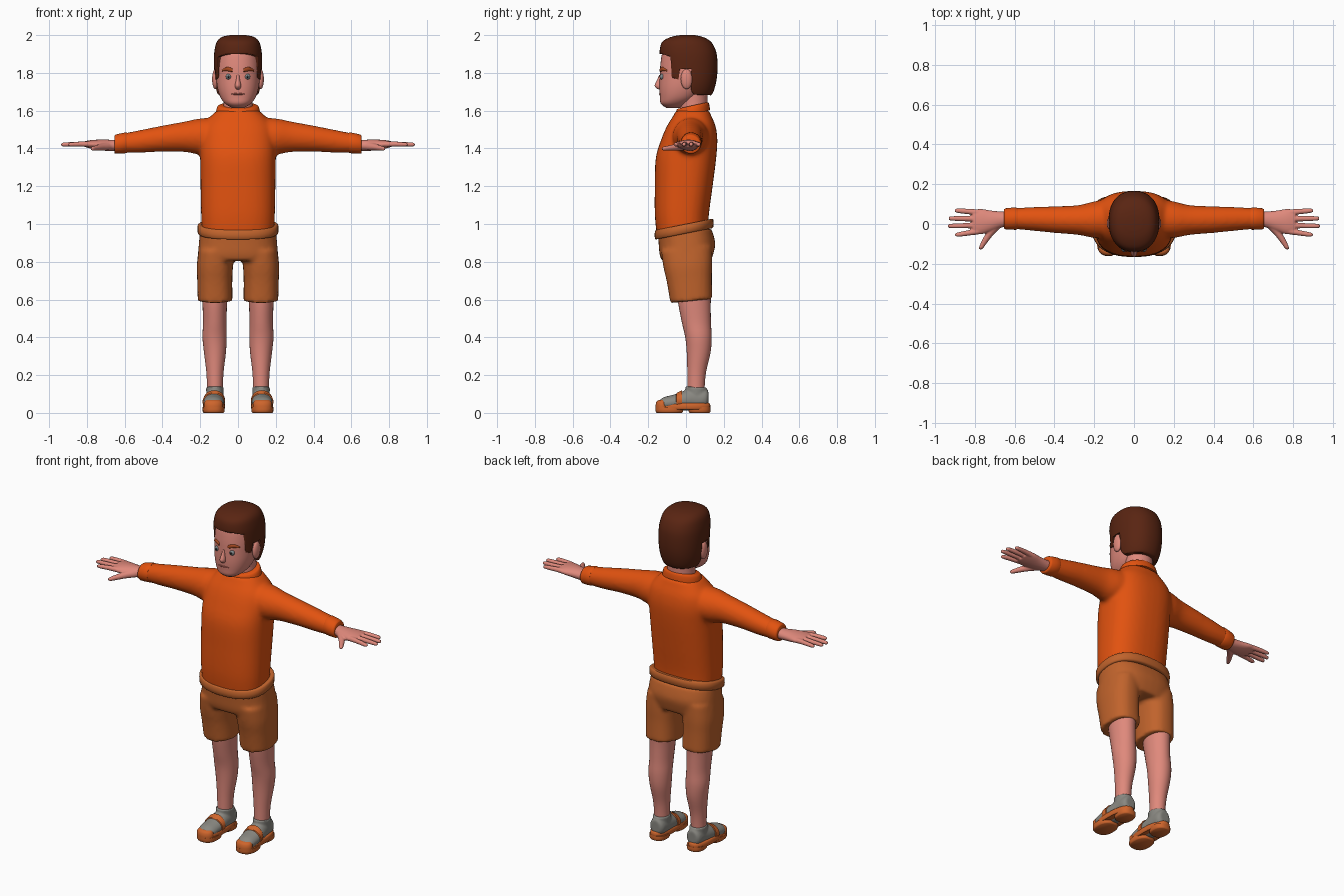
import bpy, bmesh, math
from mathutils import Vector, Matrix
from mathutils.bvhtree import BVHTree


def material(name, rgb):
    m = bpy.data.materials.new(name)
    m.diffuse_color = (*rgb, 1)
    return m


SKIN = material("skin", (0.74, 0.25, 0.20))
ORANGE = material("sweater orange", (0.76, 0.085, 0.005))
TAN = material("shorts tan", (0.53, 0.125, 0.025))
HAIR = material("dark brown hair", (0.10, 0.018, 0.006))
GREY = material("shoe grey", (0.25, 0.245, 0.22))
SOLE = material("sole orange", (0.62, 0.13, 0.025))
BROW = material("eyebrow brown", (0.40, 0.07, 0.015))
EYE = material("eye grey", (0.22, 0.25, 0.26))
DARK = material("pupil dark", (0.02, 0.02, 0.02))
LIP = material("lip pink", (0.50, 0.13, 0.10))

PLANES = {"xy": (Vector((1, 0, 0)), Vector((0, 1, 0))),
          "yz": (Vector((0, 1, 0)), Vector((0, 0, 1))),
          "xz": (Vector((1, 0, 0)), Vector((0, 0, 1)))}


def spline(r, k):
    """Catmull-Rom in-between rings."""
    out = []
    for i in range(len(r) - 1):
        a, b, c, d = r[max(i - 1, 0)], r[i], r[i + 1], r[min(i + 2, len(r) - 1)]
        for j in range(k):
            t = j / k
            out.append([q + 0.5 * t * (s - p + t * (2 * p - 5 * q + 4 * s - u + t * (3 * (q - s) + u - p)))
                        for p, q, s, u in zip(a, b, c, d)])
    return out + [list(r[-1])]


def loft(bm, rings, plane="xy", n=28, p=2.0, k=4, tilt=0.0):
    """Skin superellipse rings (x, y, z, ru, rv); tilt raises z towards the back."""
    u, v = PLANES[plane]
    loops = []
    for x, y, z, ru, rv in spline(rings, k):
        loop = []
        for i in range(n):
            a = 2 * math.pi * i / n
            c, s = math.cos(a), math.sin(a)
            co = Vector((x, y, z)) + u * math.copysign(abs(c) ** (2 / p), c) * ru \
                + v * math.copysign(abs(s) ** (2 / p), s) * rv
            co.z += tilt * co.y
            loop.append(bm.verts.new(co))
        loops.append(loop)
    faces = [bm.faces.new((l0[i], l0[(i + 1) % n], l1[(i + 1) % n], l1[i]))
             for l0, l1 in zip(loops, loops[1:]) for i in range(n)]
    faces += [bm.faces.new(loops[0][::-1]), bm.faces.new(loops[-1])]
    bmesh.ops.recalc_face_normals(bm, faces=faces)


def ball(bm, centre, radii):
    m = Matrix.Translation(centre) @ Matrix.Diagonal((*radii, 1))
    bmesh.ops.create_uvsphere(bm, u_segments=20, v_segments=12, radius=1, matrix=m)


def finish(name, bm, mat, voxel=0, mirror=False, angle=45, relax=4):
    me = bpy.data.meshes.new(name)
    bm.to_mesh(me)
    bm.free()
    me.materials.append(mat)
    ob = bpy.data.objects.new(name, me)
    bpy.context.collection.objects.link(ob)
    bpy.ops.object.select_all(action="DESELECT")
    ob.select_set(True)
    bpy.context.view_layer.objects.active = ob
    bpy.ops.object.shade_smooth_by_angle(angle=math.radians(angle))
    if voxel:  # melt overlapping lofts into one skin
        r = ob.modifiers.new("blend", "REMESH")
        r.mode, r.voxel_size, r.use_smooth_shade = "VOXEL", voxel, True
        s = ob.modifiers.new("relax", "SMOOTH")
        s.factor, s.iterations = 0.5, relax
    if mirror:
        ob.modifiers.new("mirror", "MIRROR").use_axis[0] = True
    return ob


def part(name, mat, rings, mirror=False, voxel=0, angle=45, **kw):
    bm = bmesh.new()
    loft(bm, rings, **kw)
    return finish(name, bm, mat, voxel, mirror, angle)


# Sweater: torso and both sleeves blended
bm = bmesh.new()
loft(bm, [(0, -.02, .945, .19, .135), (0, -.022, 1.05, .195, .143), (0, -.012, 1.2, .198, .153),
          (0, 0, 1.35, .2, .16), (0, .018, 1.45, .2, .148), (0, .028, 1.52, .185, .128),
          (0, .033, 1.57, .145, .102), (0, .035, 1.6, .112, .088)], p=2.5, n=40)
for s in (1, -1):
    loft(bm, [(s * .1, .03, 1.465, .1, .1), (s * .2, .022, 1.463, .092, .096), (s * .28, .02, 1.462, .075, .081),
              (s * .4, .022, 1.452, .067, .069), (s * .52, .026, 1.437, .059, .06),
              (s * .62, .027, 1.427, .051, .05)], plane="yz")
finish("sweater", bm, ORANGE, voxel=.011, relax=6)
part("sweater_collar", ORANGE, [(0, .035, 1.575, .118, .092), (0, .035, 1.595, .115, .09),
                                (0, .035, 1.615, .108, .085), (0, .035, 1.62, .1, .078)], tilt=.22, k=2)
part("sleeve_cuff", ORANGE, [(.588, .027, 1.43, .05, .05), (.593, .027, 1.43, .056, .055),
                             (.645, .026, 1.423, .053, .051), (.655, .026, 1.422, .046, .044)],
     plane="yz", k=2, mirror=True)

# Shorts: hips and two legs blended, plus tilted waistband
bm = bmesh.new()
loft(bm, [(0, -.008, .975, .2, .143), (0, .005, .9, .207, .15), (0, .002, .84, .211, .142),
          (0, .002, .805, .205, .13)], p=2.5, n=40)
for s in (1, -1):
    loft(bm, [(s * .115, .003, .87, .094, .135), (s * .122, .01, .78, .096, .129), (s * .123, .018, .7, .093, .119),
              (s * .121, .028, .59, .092, .111)], p=2.4, tilt=.1)
finish("shorts", bm, TAN, voxel=.011)
part("waistband", TAN, [(0, -.01, .95, .202, .146), (0, -.01, .956, .213, .155),
                        (0, -.01, .994, .213, .155), (0, -.01, 1.0, .202, .146)],
     tilt=.2, p=2.4, n=40, k=2)

# Bare legs
part("leg", SKIN, [(.122, .045, .66, .068, .09), (.123, .045, .58, .065, .086), (.123, .055, .48, .062, .077),
                   (.124, .066, .4, .064, .07), (.122, .067, .32, .058, .063), (.122, .057, .22, .046, .05),
                   (.122, .053, .14, .042, .046), (.122, .053, .08, .042, .046)], mirror=True)

# Shoes: grey upper, orange sole, toe bumper, heel and strap
bm = bmesh.new()
loft(bm, [(.122, .118, .08, .03, .04), (.122, .1, .075, .045, .052), (.122, .05, .07, .049, .058),
          (.125, 0, .066, .053, .054), (.128, -.06, .056, .056, .042), (.13, -.115, .05, .05, .034),
          (.13, -.143, .045, .032, .02)], plane="xz")
loft(bm, [(.122, .055, .06, .047, .056), (.122, .054, .1, .046, .055), (.122, .053, .14, .047, .058)], tilt=-.05)
finish("shoe_upper", bm, GREY, voxel=.006, mirror=True)
bm = bmesh.new()
loft(bm, [(.127, -.015, .018, .054, .138), (.127, -.015, .025, .058, .144), (.127, -.015, .046, .057, .143),
          (.127, -.015, .052, .05, .136)], p=2.4, k=2)
loft(bm, [(.129, -.088, 0, .052, .066), (.129, -.088, .008, .058, .073), (.129, -.088, .03, .058, .073)], p=2.4, k=2)
loft(bm, [(.124, .072, 0, .044, .052), (.124, .072, .008, .05, .058), (.124, .072, .03, .051, .057)], p=2.4, k=2)
loft(bm, [(.13, -.125, .02, .05, .036), (.13, -.125, .055, .049, .034), (.13, -.122, .068, .036, .022)], k=2)
finish("shoe_sole", bm, SOLE, mirror=True)
part("shoe_strap", SOLE, [(.128, -.052, .06, .054, .04), (.128, -.05, .06, .06, .046),
                          (.126, -.022, .066, .058, .054), (.126, -.02, .066, .052, .048)],
     plane="xz", k=1, mirror=True)

# Hands: palm, four fingers and thumb blended
bm = bmesh.new()
loft(bm, [(.63, .025, 1.417, .037, .03), (.67, .022, 1.416, .041, .03), (.72, .015, 1.418, .053, .029),
          (.77, .012, 1.421, .064, .024), (.81, .012, 1.423, .06, .016)], plane="yz")
for y0, x1, y1 in ((.058, .902, .067), (.026, .932, .028), (-.006, .936, -.01), (-.036, .9, -.053)):
    loft(bm, [(.78, y0, 1.422, .016, .015), (.83, (y0 + y1) / 2, 1.423, .014, .0135),
              (x1 - .015, y1, 1.421, .0115, .011), (x1, y1, 1.42, .006, .006)], plane="yz", n=14)
loft(bm, [(.69, -.01, 1.412, .03, .022), (.725, -.05, 1.407, .022, .018), (.752, -.09, 1.402, .017, .014),
          (.768, -.118, 1.399, .012, .011), (.772, -.128, 1.398, .006, .006)], plane="xz", n=14)
finish("hand", bm, SKIN, voxel=.0045, mirror=True, relax=3)

# Head and neck; rows are z, front y, back y, half width


def column(rows):
    return [(0, (f + b) / 2, z, rx, (b - f) / 2) for z, f, b, rx in rows]


bm = bmesh.new()
loft(bm, column([(1.615, -.105, -.03, .032), (1.637, -.133, .01, .068), (1.67, -.138, .06, .093),
                 (1.72, -.141, .1, .109), (1.78, -.139, .13, .116), (1.85, -.135, .145, .117),
                 (1.92, -.12, .135, .108), (1.965, -.07, .1, .08), (1.98, -.02, .05, .03)]), p=2.2, n=40)
tree = BVHTree.FromBMesh(bm)
finish("head", bm, SKIN, angle=60)
part("neck", SKIN, [(0, .04, 1.57, .085, .078), (0, .042, 1.63, .078, .073), (0, .04, 1.72, .078, .075)])


def face_y(x, z):
    return tree.ray_cast(Vector((x, -1, z)), Vector((0, 1, 0)))[0].y


# Hair: swept cap trimmed to a side-view hairline with sideburns
hair = part("hair", HAIR, column([(1.66, -.12, .11, .098), (1.69, -.125, .14, .11), (1.74, -.128, .157, .122),
                                  (1.8, -.13, .166, .127), (1.87, -.137, .166, .128), (1.92, -.139, .157, .124),
                                  (1.965, -.125, .132, .112), (1.99, -.08, .09, .085), (2.0, -.03, .045, .04)]),
            p=2.25, n=40, angle=40)
outline = [(-.3, 1.905), (-.125, 1.9), (-.082, 1.885), (-.075, 1.775), (-.04, 1.765), (-.032, 1.82), (.028, 1.82),
           (.026, 1.71), (.04, 1.685), (.3, 1.675), (.3, 2.2), (-.3, 2.2)]
bm = bmesh.new()
f = bm.faces.new([bm.verts.new((-.3, y, z)) for y, z in outline])
ext = bmesh.ops.extrude_face_region(bm, geom=[f])["geom"]
bmesh.ops.translate(bm, vec=(.6, 0, 0), verts=[g for g in ext if isinstance(g, bmesh.types.BMVert)])
bmesh.ops.recalc_face_normals(bm, faces=bm.faces)
cutter = finish("hairline_cutter", bm, HAIR)
cutter.hide_render = True
trim = hair.modifiers.new("hairline", "BOOLEAN")
trim.operation, trim.solver, trim.object = "INTERSECT", "EXACT", cutter
bpy.context.view_layer.objects.active = hair
bpy.ops.object.modifier_apply(modifier="hairline")
bpy.data.objects.remove(cutter)

# Ears
bm = bmesh.new()
ball(bm, (.12, .003, 1.767), (.017, .031, .053))
finish("ear", bm, SKIN, mirror=True)

# Eyes and pupils
ey = face_y(.05, 1.78)
for name, mat, dy, r in (("eye", EYE, .002, .015), ("pupil", DARK, -.0085, .006)):
    bm = bmesh.new()
    ball(bm, (.05, ey + dy, 1.78), (r, r * .8, r))
    finish(name, bm, mat, mirror=True)

# Eyebrows, nose and mouth
part("eyebrow", BROW, [(x, face_y(x, z), z, .007, h) for x, z, h in
                       ((.028, 1.813, .007), (.04, 1.817, .011), (.062, 1.82, .01), (.085, 1.812, .004))],
     plane="yz", n=12, mirror=True)
part("nose", SKIN, [(0, -.134, 1.79, .007, .008), (0, -.138, 1.765, .01, .014), (0, -.142, 1.735, .016, .024),
                    (0, -.14, 1.72, .014, .018), (0, -.138, 1.713, .008, .008)], n=16)
part("mouth", LIP, [(x, face_y(x, 1.688), 1.688, .004, h) for x, h in
                    ((-.034, .002), (-.015, .005), (0, .004), (.015, .005), (.034, .002))], plane="yz", n=10)
